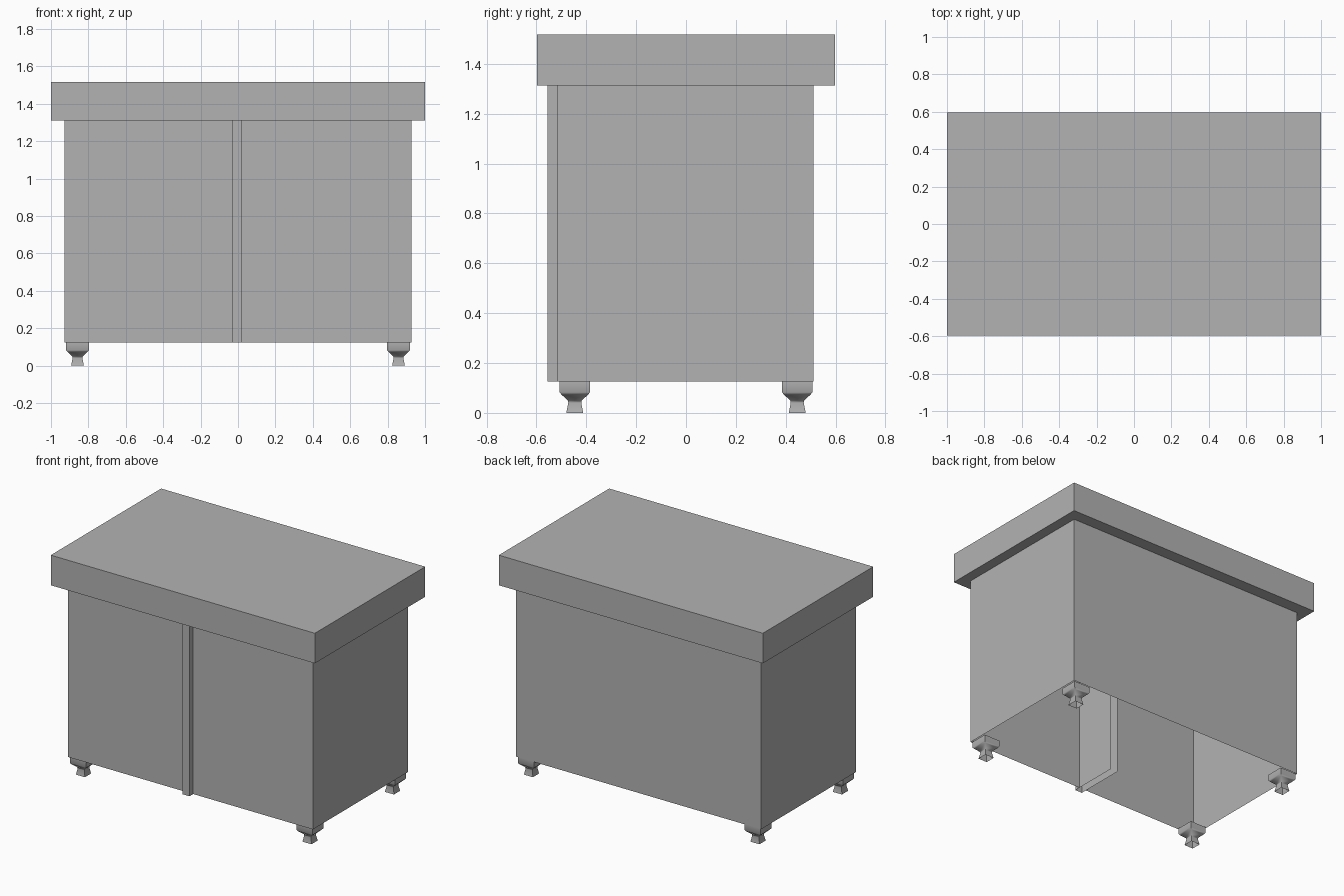
import bpy
import bmesh
import math

if "Cube" in bpy.data.objects:
    bpy.data.objects.remove(bpy.data.objects["Cube"], do_unlink=True)

grey = bpy.data.materials.new("plain grey")
grey.use_nodes = True
colour = (0.45, 0.45, 0.45, 1)
grey.diffuse_color = colour
grey.node_tree.nodes["Principled BSDF"].inputs["Base Color"].default_value = colour

BASE, UNDERSIDE, TOP = 0.125, 1.312, 1.518
POST_L, POST_R = 0.022, -0.032
FRONT, BACK, SIDE = -0.516, 0.512, 0.928


def add_object(name, bm):
    mesh = bpy.data.meshes.new(name)
    bm.to_mesh(mesh)
    bm.free()
    mesh.materials.append(grey)
    obj = bpy.data.objects.new(name, mesh)
    bpy.context.collection.objects.link(obj)
    return obj


def thin_walls(name, path):
    """Raise an open plan path into single-skin walls."""
    bm = bmesh.new()
    low = [bm.verts.new((x, y, BASE)) for x, y in path]
    high = [bm.verts.new((x, y, UNDERSIDE)) for x, y in path]
    for i in range(len(path) - 1):
        bm.faces.new((low[i], low[i + 1], high[i + 1], high[i]))
    return add_object(name, bm)


def foot(name, cx, cy):
    """Square foot lofted through a profile of half-width and height."""
    profile = [(0.061, BASE), (0.061, 0.083), (0.053, 0.073),
               (0.028, 0.05), (0.026, 0.04), (0.034, 0)]
    bm = bmesh.new()
    rings = []
    for r, z in profile:
        rings.append([bm.verts.new((cx + sx * r, cy + sy * r, z))
                      for sx, sy in ((-1, -1), (1, -1), (1, 1), (-1, 1))])
    for upper, lower in zip(rings, rings[1:]):
        for i in range(4):
            j = (i + 1) % 4
            bm.faces.new((lower[i], lower[j], upper[j], upper[i]))
    bm.faces.new(rings[0])
    obj = add_object(name, bm)
    bpy.ops.object.select_all(action='DESELECT')
    obj.select_set(True)
    bpy.context.view_layer.objects.active = obj
    bpy.ops.object.shade_smooth_by_angle(angle=math.radians(60))


# Thick overhanging top
bm = bmesh.new()
bmesh.ops.create_cube(bm, size=1)
for v in bm.verts:
    v.co = (v.co.x * 2, v.co.y * 1.194, TOP if v.co.z > 0 else UNDERSIDE)
add_object("countertop", bm)

# Cabinet walls, open underneath and split at the front by the post
thin_walls("cabinet_walls", [
    (POST_L, FRONT), (SIDE, FRONT), (SIDE, BACK),
    (-SIDE, BACK), (-SIDE, FRONT), (POST_R, FRONT)])

# Projecting post that runs inward as a hollow divider
thin_walls("centre_divider", [
    (POST_R, -0.2), (POST_R, -0.556), (POST_L, -0.556), (POST_L, -0.2)])

# Feet
for side, sx in (("left", 1), ("right", -1)):
    for end, sy in (("front", -1), ("back", 1)):
        foot(f"{end}_{side}_foot", sx * 0.858, sy * 0.446)
